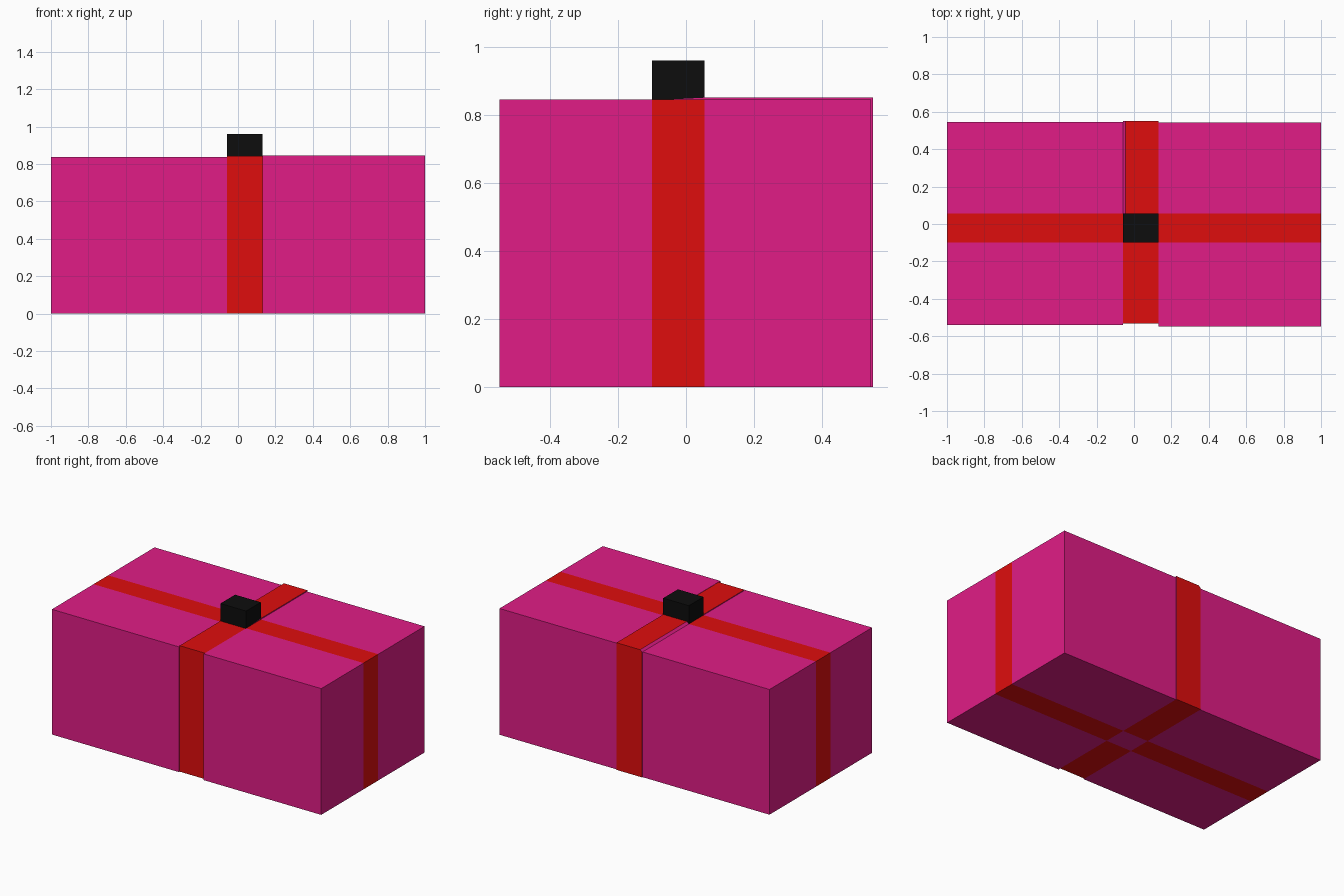
import bpy, bmesh
from mathutils import Matrix, Vector

if "Cube" in bpy.data.objects:
    bpy.data.objects.remove(bpy.data.objects["Cube"])


def material(name, rgb):
    m = bpy.data.materials.new(name)
    m.diffuse_color = (*rgb, 1)
    m.use_nodes = True
    m.node_tree.nodes["Principled BSDF"].inputs["Base Color"].default_value = m.diffuse_color
    return m


PAPER = material("pink_paper", (0.75, 0.012, 0.24))
RIBBON = material("red_ribbon", (0.74, 0.004, 0.004))
KNOT = material("black_knot", (0.004, 0.004, 0.004))

X0, X1 = -0.06, 0.13      # ribbon running front to back
Y0, Y1 = -0.10, 0.055     # ribbon running left to right


def box(bm, lo, hi):
    lo, hi = Vector(lo), Vector(hi)
    bmesh.ops.create_cube(bm, size=1, matrix=Matrix.Translation((lo + hi) / 2)
                          @ Matrix.Diagonal((*(hi - lo), 1)))


def cut(bm, co, normal):
    bmesh.ops.bisect_plane(bm, geom=bm.verts[:] + bm.edges[:] + bm.faces[:],
                           plane_co=co, plane_no=normal)


def finish(bm, name, mats):
    me = bpy.data.meshes.new(name)
    bm.to_mesh(me)
    bm.free()
    for m in mats:
        me.materials.append(m)
    ob = bpy.data.objects.new(name, me)
    bpy.context.collection.objects.link(ob)
    return ob


def slab(x0, x1, y0, y1, top):
    bm = bmesh.new()
    box(bm, (x0, y0, 0), (x1, y1, top))
    for y in (Y0, Y1):
        cut(bm, (0, y, 0), (0, 1, 0))
    return bm


# Left and right parts of the parcel, with the flush lengthwise ribbon
for name, x0, x1, y0, y1, top in (
        ("parcel_left", -1, X0, -0.54, 0.545, 0.838),
        ("parcel_right", X1, 1, -0.548, 0.544, 0.845)):
    bm = slab(x0, x1, y0, y1, top)
    for f in bm.faces:
        if Y0 < f.calc_center_median().y < Y1:
            f.material_index = 1
    finish(bm, name, (PAPER, RIBBON))

# Middle part: ribbon outside, paper on its walls and at the bottom crossing
bm = slab(X0, X1, -0.532, 0.55, 0.843)
cut(bm, (0, 0, 0.838), (0, 0, 1))
for v in bm.verts:
    if v.co.z > 0.84 and v.co.y > 0:   # back half stands slightly proud
        v.co.z = 0.851
        if v.co.x < 0:
            v.co.x = -0.045
bm.normal_update()
for f in bm.faces:
    c = f.calc_center_median()
    wall = abs(f.normal.x) > 0.5
    crossing = f.normal.z < -0.5 and Y0 < c.y < Y1
    f.material_index = 0 if wall or crossing else 1
finish(bm, "parcel_middle_ribbon", (PAPER, RIBBON))

# Knot on top of the crossing
bm = bmesh.new()
box(bm, (X0, Y0, 0.835), (X1, Y1, 0.96))
finish(bm, "knot", (KNOT,))
